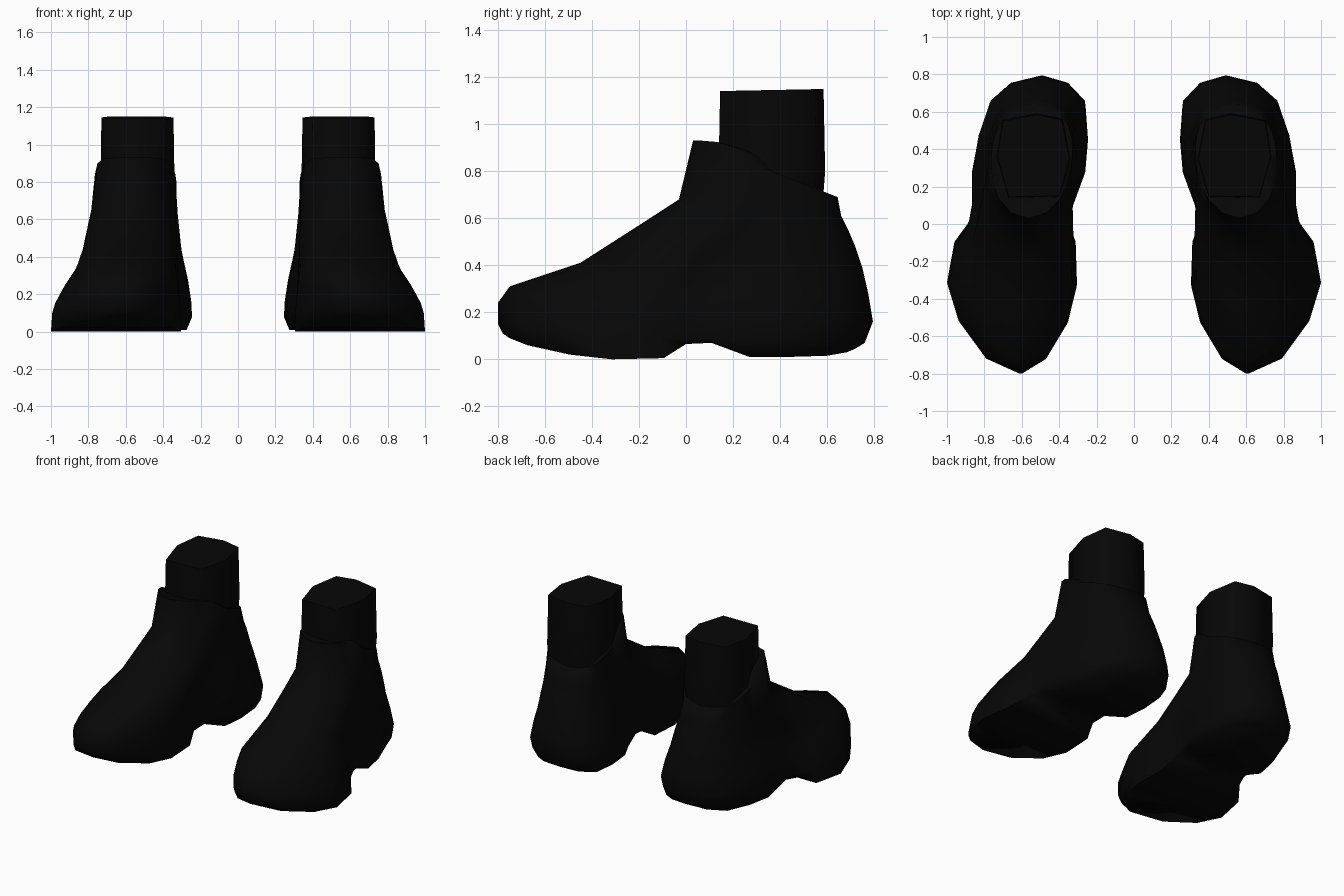
import bpy, bmesh, math

cube = bpy.data.objects.get("Cube")
if cube:
    bpy.data.objects.remove(cube, do_unlink=True)

black = bpy.data.materials.new("black leather")
black.use_nodes = True
colour = (0.002, 0.002, 0.002, 1)
black.diffuse_color = colour
bsdf = next(n for n in black.node_tree.nodes if n.type == 'BSDF_PRINCIPLED')
bsdf.inputs["Base Color"].default_value = colour

# Plan outline stations, heel to toe: y, inner x, outer x, sole height
STATIONS = [
    (0.80, 0.49, 0.49, 0.045), (0.76, 0.35, 0.66, 0.03), (0.665, 0.258, 0.77, 0.015),
    (0.48, 0.245, 0.835, 0.01), (0.30, 0.26, 0.868, 0.01), (0.12, 0.325, 0.868, 0.07),
    (0.00, 0.347, 0.89, 0.065), (-0.10, 0.312, 0.96, 0.005), (-0.33, 0.305, 1.0, 0.0),
    (-0.52, 0.35, 0.945, 0.02), (-0.71, 0.47, 0.81, 0.06), (-0.79, 0.62, 0.62, 0.09),
]
# Tilted rings, bottom to top: heel y, heel z, toe y, toe z, blend to collar
LEVELS = [
    (0.76, 0.07, -0.78, 0.11, 0.03), (0.795, 0.16, -0.80, 0.15, 0.1),
    (0.775, 0.28, -0.80, 0.24, 0.32), (0.75, 0.39, -0.75, 0.31, 0.54),
    (0.72, 0.48, -0.45, 0.41, 0.70), (0.69, 0.55, -0.20, 0.57, 0.82),
    (0.66, 0.61, -0.03, 0.68, 0.91), (0.645, 0.69, 0.03, 0.93, 1.0),
]


def lerp(a, b, t):
    return a + (b - a) * t


def finish(bm, name):
    bmesh.ops.recalc_face_normals(bm, faces=bm.faces)
    mesh = bpy.data.meshes.new(name)
    bm.to_mesh(mesh)
    bm.free()
    mesh.materials.append(black)
    mesh.shade_smooth()
    mesh.set_sharp_from_angle(angle=math.radians(80))
    bpy.context.collection.objects.link(bpy.data.objects.new(name, mesh))


def bridge(bm, a, b):
    n = len(a)
    for i in range(n):
        j = (i + 1) % n
        bm.faces.new((a[i], a[j], b[j], b[i]))


def ring(bm, pts, side):
    return [bm.verts.new((side * x, y, z)) for x, y, z in pts]


def loop_points(point):
    """Outer side from heel to toe, then inner side back to the heel."""
    n = len(STATIONS)
    return [point(i, 1) for i in range(n)] + [point(i, -1) for i in range(n - 2, 0, -1)]


def level_point(i, s, level, shrink=1.0):
    hy, hz, ty, tz, w = level
    y, xin, xout, _ = STATIONS[i]
    u = (STATIONS[0][0] - y) / (STATIONS[0][0] - STATIONS[-1][0])
    # The collar is rounded square at the back and pointed at the front
    power = 2.8 if u < 0.5 else 2
    collar_half = 0.217 * math.sqrt(max(0, 1 - abs(2 * u - 1) ** power))
    blend = w ** lerp(1.5, 0.85, u)
    centre = lerp((xin + xout) / 2, lerp(0.53, 0.565, u), blend)
    half = lerp((xout - xin) / 2, collar_half, blend) * shrink
    # The front of the collar stays high before dropping to the back
    lift = 0.04 * math.sin(2 * math.pi * (u - 0.5)) if w == 1 and u > 0.5 else 0
    return (centre + s * half, lerp(hy, ty, u), lerp(hz, tz, u) + lift)


def sole_point(i, s):
    y, xin, xout, z = STATIONS[i]
    inset = 0.9 if y > 0 else 1.0
    return ((xin + xout) / 2 + s * inset * (xout - xin) / 2, y * (0.9 if y > 0 else 0.95), z)


def build_boot(name, side):
    bm = bmesh.new()
    sole = ring(bm, loop_points(sole_point), side)
    rings = [sole]
    for level in LEVELS:
        rings.append(ring(bm, loop_points(lambda i, s: level_point(i, s, level)), side))
    # Collar lip, folding in to meet the leg
    lip = (0.56, 0.70, 0.22, 0.88, 1)
    rings.append(ring(bm, loop_points(lambda i, s: level_point(i, s, lip, 0.7)), side))
    for a, b in zip(rings, rings[1:]):
        bridge(bm, a, b)
    # Close the sole and the hidden inside with strips from side to side
    n = len(sole)
    for r in (sole, rings[-1]):
        for i in range(n // 2):
            quad = [r[i], r[i + 1], r[(n - i - 1) % n], r[(n - i) % n]]
            bm.faces.new(list(dict.fromkeys(quad)))
    finish(bm, name)


def build_leg(name, side):
    outline = [(0.345, 0.35), (0.385, 0.555), (0.52, 0.585), (0.70, 0.55),
               (0.73, 0.36), (0.67, 0.145), (0.40, 0.15)]
    bm = bmesh.new()
    rings = []
    for z, grow in ((0.62, 0.97), (0.8, 1.03), (1.14, 1.0)):
        pts = [(0.54 + (x - 0.54) * grow, 0.36 + (y - 0.36) * grow,
                z + (0.02 * (y - 0.1) if z > 1 else 0)) for x, y in outline]
        rings.append(ring(bm, pts, side))
    for a, b in zip(rings, rings[1:]):
        bridge(bm, a, b)
    bm.faces.new(rings[0])
    bm.faces.new(rings[-1])
    finish(bm, name)


for label, side in (("left", 1), ("right", -1)):
    build_boot(label + "_boot", side)
    build_leg(label + "_leg", side)
